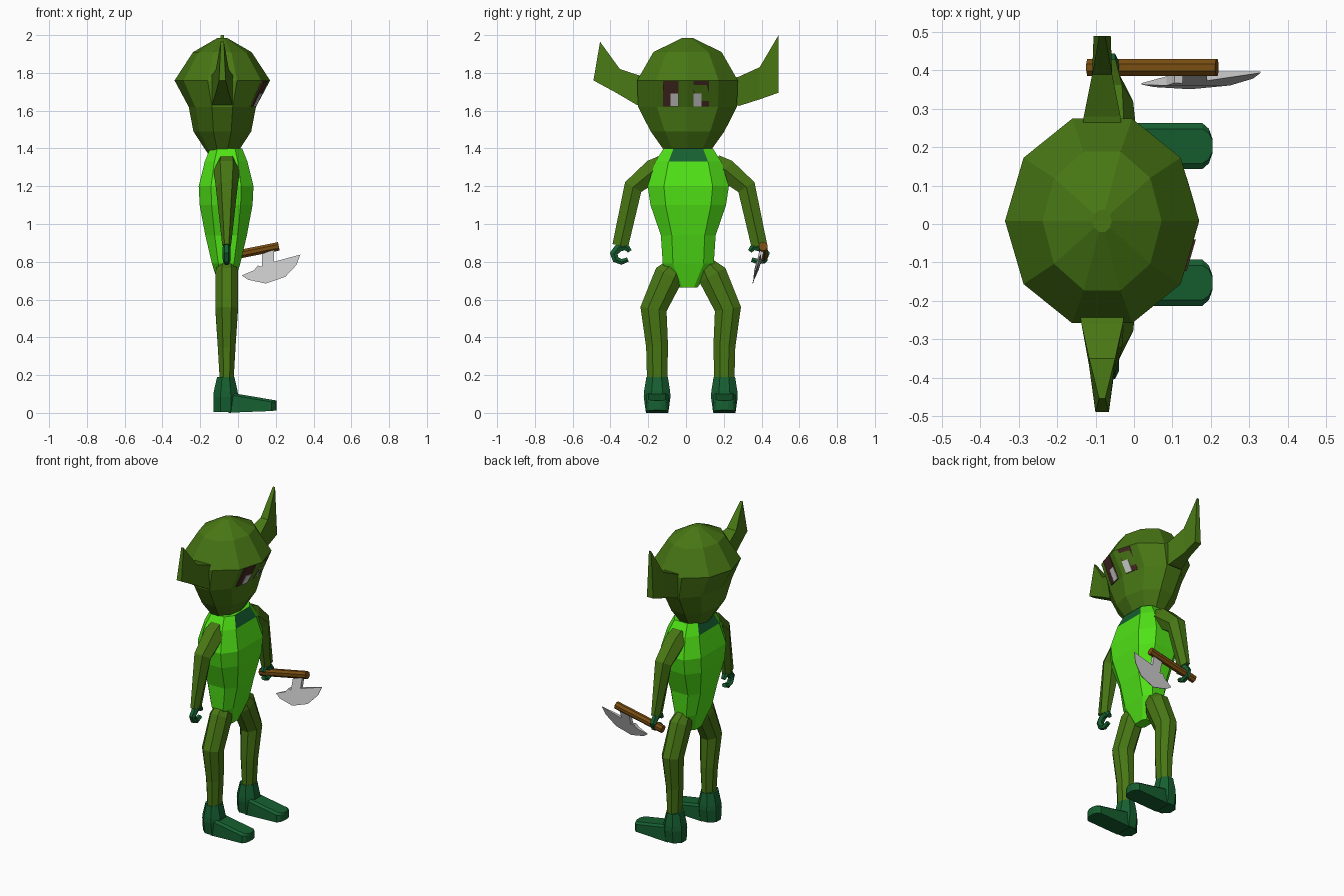
import bpy, bmesh, math
from mathutils import Vector

if "Cube" in bpy.data.objects:
    bpy.data.objects.remove(bpy.data.objects["Cube"])


def material(name, rgb):
    m = bpy.data.materials.new(name)
    m.diffuse_color = (*rgb, 1)
    m.use_nodes = True
    m.node_tree.nodes["Principled BSDF"].inputs["Base Color"].default_value = m.diffuse_color
    return m


SKIN = material("olive skin", (0.065, 0.185, 0.007))
SUIT = material("bright green suit", (0.08, 0.76, 0.008))
TRIM = material("dark green trim", (0.008, 0.115, 0.03))
WOOD = material("brown wood", (0.19, 0.075, 0.006))
SOCKET = material("dark brown", (0.06, 0.022, 0.016))


def loft(name, rings, mat=None):
    """Join equal-sized point rings into a closed, flat-faced solid."""
    bm = bmesh.new()
    vs = [[bm.verts.new(p) for p in r] for r in rings]
    n = len(vs[0])
    for a, b in zip(vs, vs[1:]):
        for i in range(n):
            j = (i + 1) % n
            bm.faces.new((a[i], a[j], b[j], b[i]))
    bm.faces.new(vs[0])
    bm.faces.new(vs[-1])
    bmesh.ops.recalc_face_normals(bm, faces=bm.faces)
    me = bpy.data.meshes.new(name)
    bm.to_mesh(me)
    bm.free()
    ob = bpy.data.objects.new(name, me)
    bpy.context.collection.objects.link(ob)
    if mat:
        me.materials.append(mat)
    return ob


def oval(x, y, z, rx, ry, n, off=0.0):
    return [(x + rx * math.cos(off + 2 * math.pi * i / n),
             y + ry * math.sin(off + 2 * math.pi * i / n), z) for i in range(n)]


def limb(name, path, side, cy, n, mat, x=-0.06):
    """Tube in the y-z plane; path rows are (y, z, half width in plane, half depth in x)."""
    pts = [Vector((p[0], p[1])) for p in path]
    rings = []
    for k, (y, z, w, d) in enumerate(path):
        t = Vector((0, 0))
        if k > 0:
            t += (pts[k] - pts[k - 1]).normalized()
        if k < len(pts) - 1:
            t += (pts[k + 1] - pts[k]).normalized()
        t.normalize()
        ring = []
        for i in range(n):
            a = 2 * math.pi * (i + 0.5) / n
            c, s = (f(a) / math.cos(math.pi / n) for f in (math.cos, math.sin))
            ring.append((x + d * s, cy + side * (y - t.y * w * c), z + t.x * w * c))
        rings.append(ring)
    return loft(name, rings, mat)


# Head: ten-sided, narrowing to the chin
HX, HY = -0.083, 0.008
loft("head", [oval(HX, HY, z, rx, ry, 10) for z, rx, ry in (
    (1.985, 0.025, 0.03), (1.91, 0.155, 0.19), (1.76, 0.253, 0.28),
    (1.62, 0.178, 0.275), (1.49, 0.153, 0.205), (1.37, 0.075, 0.115))], SKIN)


# Eyes: patches lying on the two front faces of the head
def face_point(y, z, lift):
    t = (1.76 - z) / 0.14
    rx, ry = 0.253 - 0.075 * t, 0.28 - 0.005 * t
    a = math.radians(36)
    return (HX + rx - abs(y) / (ry * math.sin(a)) * rx * (1 - math.cos(a)) + lift, y, z)


def patch(name, side, y0, y1, z0, z1, lift, mat):
    corners = ((y0, z0), (y1, z0), (y1, z1), (y0, z1))
    loft(name, [[face_point(side * y, z, d) for y, z in corners] for d in (-0.02, lift)], mat)


for side, label in ((1, "left"), (-1, "right")):
    patch(label + "_eye_socket", side, 0.04, 0.122, 1.622, 1.758, 0.004, SOCKET)
    patch(label + "_eye", side, 0.04, 0.083, 1.622, 1.69, 0.007, None)


# Ears: bent pointed flaps, rows are (top y, top z, bottom y, bottom z, half thickness)
def ear(name, rows):
    loft(name, [[(HX - w, yt, zt), (HX + w, yt, zt), (HX + w * k, yb, zb), (HX - w * k, yb, zb)]
                for yt, zt, yb, zb, w, k in rows], SKIN)


ear("left_ear", ((0.24, 1.77, 0.24, 1.64, 0.052, 1), (0.28, 1.78, 0.28, 1.625, 0.048, 1),
                 (0.39, 1.83, 0.39, 1.66, 0.026, 1), (0.49, 2.0, 0.49, 1.695, 0.008, 2.8)))
ear("right_ear", ((-0.22, 1.78, -0.22, 1.64, 0.06, 1), (-0.26, 1.79, -0.26, 1.63, 0.054, 1),
                  (-0.35, 1.82, -0.37, 1.695, 0.034, 1), (-0.455, 1.965, -0.49, 1.76, 0.008, 2.2)))

# Torso: flat front and back, with the collar faces dark
outline = ((1, 0.6), (0.55, 1), (-0.55, 1), (-1, 0.6), (-1, -0.6), (-0.55, -1), (0.55, -1), (1, -0.6))
torso = loft("torso", [[(-0.063 + rx * u, 0.012 + ry * v, z) for u, v in outline]
                       for z, rx, ry in ((1.4, 0.085, 0.13), (1.33, 0.113, 0.175), (1.2, 0.145, 0.215),
                                         (1.1, 0.14, 0.2), (0.94, 0.11, 0.145), (0.79, 0.075, 0.135),
                                         (0.665, 0.035, 0.05))], SUIT)
torso.data.materials.append(TRIM)
for f in torso.data.polygons:
    if 1.34 < f.center.z < 1.39 and abs(f.normal.x) > 0.8:
        f.material_index = 1

# Arms, hooked hands, legs and boots, repeated on both sides
for side, label in ((1, "left"), (-1, "right")):
    limb(label + "_arm", ((0.13, 1.32, 0.05, 0.055), (0.19, 1.285, 0.06, 0.06),
                          (0.30, 1.195, 0.05, 0.05), (0.368, 0.885, 0.042, 0.02)),
         side, 0.02, 6, SKIN)
    limb(label + "_hand", ((0.318, 0.855, 0.012, 0.014), (0.335, 0.878, 0.018, 0.017),
                           (0.375, 0.877, 0.024, 0.018), (0.403, 0.843, 0.021, 0.018),
                           (0.392, 0.812, 0.018, 0.018), (0.362, 0.799, 0.015, 0.016),
                           (0.328, 0.812, 0.012, 0.014)), side, 0.02, 6, TRIM)
    limb(label + "_leg", ((0.075, 0.79, 0.045, 0.045), (0.115, 0.73, 0.078, 0.06),
                          (0.197, 0.55, 0.07, 0.06), (0.178, 0.35, 0.058, 0.047),
                          (0.178, 0.16, 0.053, 0.036)), side, 0.025, 8, SKIN)
    fy = 0.025 + side * 0.178
    loft(label + "_boot_ankle", [oval(-0.065, fy, z, rx * 1.08, ry * 1.08, 8, math.pi / 8)
                                 for z, rx, ry in ((0.005, 0.064, 0.06), (0.085, 0.066, 0.071),
                                                   (0.115, 0.063, 0.069), (0.19, 0.046, 0.057))], TRIM)
    loft(label + "_boot_toe", [[(x, fy - w, z0), (x, fy + w, z0), (x, fy + w, z1 - 0.012),
                                (x, fy + w * 0.75, z1), (x, fy - w * 0.75, z1), (x, fy - w, z1 - 0.012)]
                               for x, w, z0, z1 in ((-0.05, 0.058, 0.0, 0.11), (0.0, 0.06, 0.003, 0.1),
                                                    (0.178, 0.06, 0.01, 0.07), (0.195, 0.045, 0.012, 0.067),
                                                    (0.204, 0.02, 0.014, 0.065))], TRIM)

# Axe handle: eight-sided rod through the left hand
AY = 0.408
loft("axe_handle", [[(x - 0.2 * h * math.sin(a), AY + h * math.cos(a), z + h * math.sin(a))
                     for h in (0.024,) for a in (math.pi * (i + 0.5) / 4 for i in range(8))]
                    for x, z in ((-0.12, 0.814), (0.216, 0.882))], WOOD)

# Axe blade: crescent with a neck, thin at the cutting edge and leaning inwards
profile = ((0.126, 0.842), (0.126, 0.775), (0.105, 0.78), (0.085, 0.755), (0.02, 0.728), (0.053, 0.705),
           (0.147, 0.685), (0.25, 0.72), (0.31, 0.784), (0.33, 0.838), (0.19, 0.80), (0.19, 0.863))
loft("axe_blade", [[(x, 0.402 - (0.86 - z) * 0.28 + s * (0.002 if 4 <= i <= 9 else 0.012), z)
                    for i, (x, z) in enumerate(profile)] for s in (-1, 1)])
